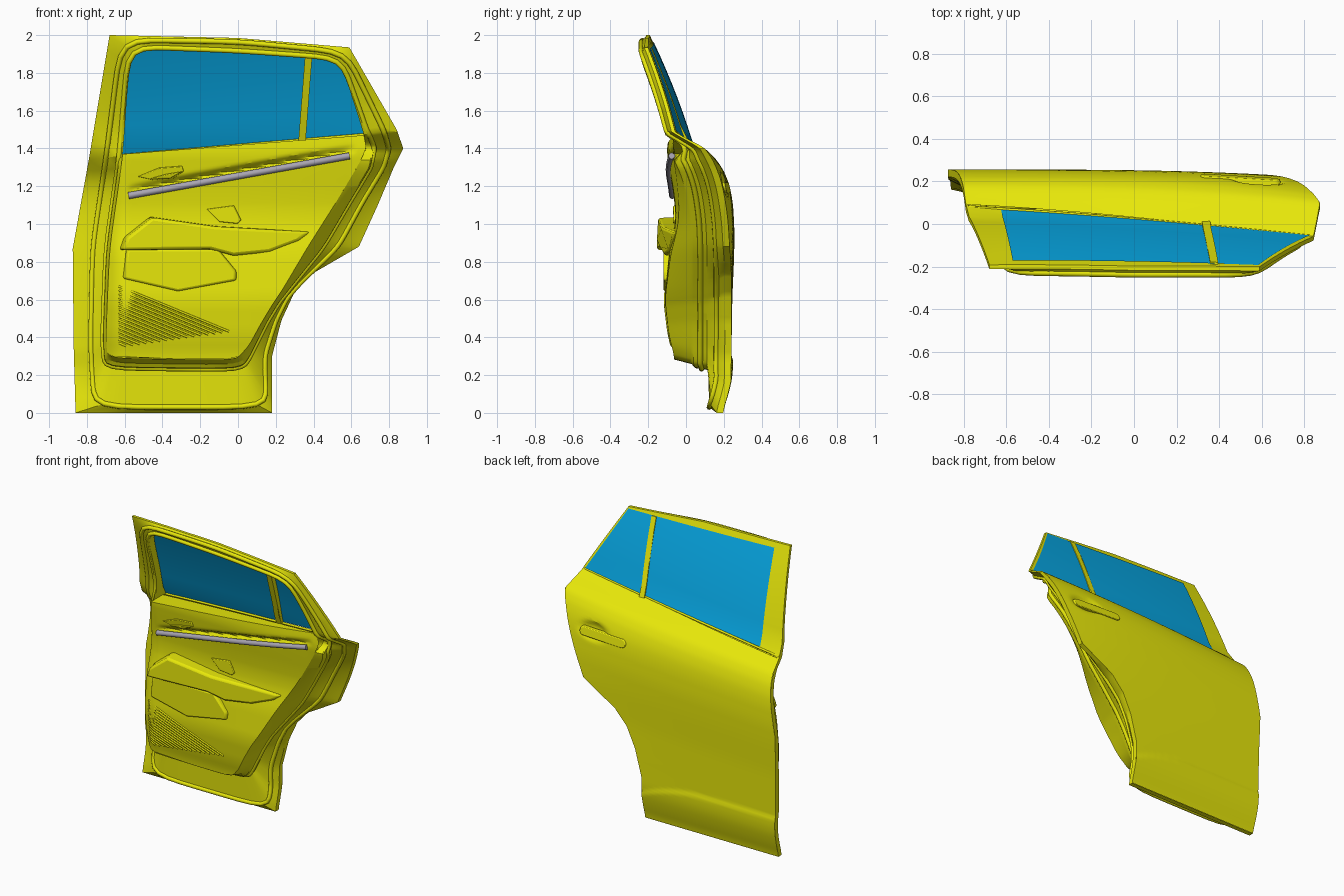
import bpy, bmesh, math

cube = bpy.data.objects.get("Cube")
if cube:
    bpy.data.objects.remove(cube, do_unlink=True)


def material(name, rgb):
    mat = bpy.data.materials.new(name)
    mat.use_nodes = True
    mat.diffuse_color = (*rgb, 1)
    mat.node_tree.nodes["Principled BSDF"].inputs["Base Color"].default_value = (*rgb, 1)
    return mat


YELLOW = material("yellow paint", (.8, .8, .003))
BLUE = material("blue glass", (.002, .39, .78))
GREY = material("grey trim", (.4, .38, .45))


def interp(value, table):
    """Piecewise linear lookup in a list of (key, result) pairs."""
    if value <= table[0][0]:
        return table[0][1]
    for (a, p), (b, q) in zip(table, table[1:]):
        if value <= b:
            return p + (q - p) * (value - a) / (b - a)
    return table[-1][1]


def soft(value, table, width):
    """Lookup with the corners of the profile rounded off."""
    return sum(interp(value + width * k / 2, table) for k in range(-2, 3)) / 5


def mix(a, b, t):
    return a + (b - a) * t


def clamp(value):
    return min(max(value, 0), 1)


# Depth rules: outer skin and glass plane, then the trim panel
BULGE = [(0, .185), (.08, .22), (.15, .24), (.3, .242), (.45, .245), (.6, .254),
         (.7, .257), (.8, .25), (.87, .232), (.93, .195), (.97, .145), (1, .06)]
TAPER = [(0, 0), (.3, .01), (.6, .04), (.85, .07), (.94, .08), (1, .145)]
TRIM = [(.3, -.06), (.4, -.09), (.6, -.115), (.85, -.09), (.95, -.065), (1.05, -.055),
        (1.15, -.065), (1.3, -.09), (1.4, -.105), (1.47, -.09)]


def along(x):
    return clamp((x + .88) / 1.75)


def belt_z(x):
    return 1.34 + .15 * along(x)


def skin_y(x, z):
    t = along(x)
    v = min(z / belt_z(x), 1)
    h = max(z - belt_z(x), 0)
    y = soft(v, BULGE, .03) - interp(v, TAPER) * t ** (4 - 2.7 * v ** 8)
    # Sill panel below a curved crease stands slightly proud
    crease = .3 - .1 * clamp((x + .3) / .48) ** 2
    y += .008 * clamp((crease - z) / .02)
    ledge = .025 * (1 - t) * min(h / .02, 1)
    return y - ledge - .38 * h + .16 * h * (.62 - h)


def strip_z(x):
    return 1.15 + .18 * (x + .58)


def trim_y(x, z):
    y = soft(z, TRIM, .05) + .07 * (max(-.58 - x, 0) / .12) ** 2 + .03 * clamp(x / .6) ** 2
    if -.58 < x < .62:
        groove = (z - strip_z(x) - .03) / .017
        y += .035 * math.exp(-groove * groove) * math.sin(math.pi * (x + .58) / 1.2) ** .5
    return y


def add_object(name, bm, mat, bevel=0):
    mesh = bpy.data.meshes.new(name)
    bm.to_mesh(mesh)
    bm.free()
    mesh.materials.append(mat)
    mesh.shade_smooth()
    mesh.set_sharp_from_angle(angle=math.radians(30))
    obj = bpy.data.objects.new(name, mesh)
    bpy.context.collection.objects.link(obj)
    if bevel:
        mod = obj.modifiers.new("rounded edges", 'BEVEL')
        mod.width = bevel
        mod.segments = 2


def sheet(name, rows, mat, side):
    """Grid surface from rows of points, facing along side * y."""
    bm = bmesh.new()
    grid = [[bm.verts.new(p) for p in row] for row in rows]
    for low, high in zip(grid, grid[1:]):
        for i in range(len(low) - 1):
            bm.faces.new((low[i], low[i + 1], high[i + 1], high[i]))
    bm.normal_update()
    if side * sum(f.normal.y * f.calc_area() for f in bm.faces) < 0:
        bmesh.ops.reverse_faces(bm, faces=bm.faces[:])
    add_object(name, bm, mat)


def pad(name, outline, back, front, shrink, bevel, mat=YELLOW):
    """Solid from an (x, z) outline between two depth rules, smaller at the front."""
    cx = sum(p[0] for p in outline) / len(outline)
    cz = sum(p[1] for p in outline) / len(outline)
    small = [(mix(cx, x, shrink), mix(cz, z, shrink)) for x, z in outline]
    bm = bmesh.new()
    a = [bm.verts.new((x, back(x, z), z)) for x, z in outline]
    b = [bm.verts.new((x, front(x, z), z)) for x, z in small]
    bm.faces.new(a)
    bm.faces.new(b)
    for i in range(len(a)):
        bm.faces.new((a[i - 1], a[i], b[i], b[i - 1]))
    bmesh.ops.recalc_face_normals(bm, faces=bm.faces[:])
    add_object(name, bm, mat, bevel)


def tube(name, points, radius, mat=YELLOW, closed=False):
    curve = bpy.data.curves.new(name, 'CURVE')
    curve.dimensions = '3D'
    curve.bevel_depth = radius
    curve.bevel_resolution = 2
    curve.use_fill_caps = True
    spline = curve.splines.new('POLY')
    spline.points.add(len(points) - 1)
    for point, co in zip(spline.points, points):
        point.co = (*co, 1)
    spline.use_cyclic_u = closed
    curve.materials.append(mat)
    obj = bpy.data.objects.new(name, curve)
    bpy.context.collection.objects.link(obj)


def refine(points, rounds, steps=8):
    """Subdivide a closed outline and round its corners."""
    out = [(mix(a[0], b[0], i / steps), mix(a[1], b[1], i / steps))
           for a, b in zip(points, points[1:] + points[:1]) for i in range(steps)]
    for _ in range(rounds):
        n = len(out)
        out = [tuple((out[i - 1][k] + 2 * out[i][k] + out[(i + 1) % n][k]) / 4 for k in (0, 1))
               for i in range(n)]
    return out


def span(loop, z):
    """Left and right x where a closed outline crosses height z."""
    hits = [mix(a[0], b[0], (z - a[1]) / (b[1] - a[1]))
            for a, b in zip(loop, loop[1:] + loop[:1]) if (a[1] - z) * (b[1] - z) <= 0 and a[1] != b[1]]
    return min(hits), max(hits)


# Matching outlines: door edge, seal line, trim and window opening
edge = refine([(-.86, 0), (.18, 0), (.18, .3), (.23, .49), (.295, .63), (.39, .735), (.64, .88), (.74, 1.1),
               (.825, 1.3), (.875, 1.4), (.84, 1.5), (.59, 1.935), (0, 1.985), (-.68, 2), (-.79, 1.34),
               (-.875, .87), (-.87, .35)], 0)
seal = refine([(-.76, .03), (.15, .03), (.14, .3), (.2, .49), (.26, .61), (.34, .7), (.53, .88), (.66, 1.12),
               (.77, 1.3), (.8, 1.4), (.77, 1.5), (.57, 1.91), (0, 1.965), (-.62, 1.975), (-.7, 1.34),
               (-.77, .87), (-.78, .35)], 3)
trim = refine([(-.69, .29), (-.01, .28), (.06, .36), (.12, .47), (.18, .57), (.24, .66), (.37, .88), (.51, 1.1),
               (.63, 1.3), (.68, 1.4), (.665, 1.48), (.54, 1.87), (0, 1.905), (-.57, 1.93), (-.61, 1.36),
               (-.68, .87), (-.7, .4)], 3)


def between(t):
    """Outline part way from seal to trim, leaving a wider slope along the rear."""
    ring = []
    for a, b in zip(seal, trim):
        rear = clamp(b[0] / .2) * clamp((1.5 - b[1]) / .2)
        k = t * (1 - .4 * rear)
        ring.append((mix(a[0], b[0], k), mix(a[1], b[1], k)))
    return ring


def layer(outline, low, high):
    """Place an outline inward of the skin, by one depth below the belt and another above."""
    ring = []
    for x, z in outline:
        k = clamp((z - 1.34) / .12)
        s = skin_y(x, z)
        under = trim_y(x, z) if low is None else max(s - low, -.06)
        ring.append((x, mix(under, s - high, k), z))
    return ring


# Inner frame: stepped rings from the door edge to the trim, closed around the window
rings = [layer(edge, 0, 0), layer(edge, .035, .02), layer(seal, .08, .05), layer(between(.78), .13, .05),
         layer(between(.82), .2, .068), layer(between(.9), .215, .068), layer(trim, None, .06), layer(trim, 0, .003)]
bm = bmesh.new()
verts = [[bm.verts.new(p) for p in ring] for ring in rings]
for r in range(len(verts)):
    outer, inner = verts[r], verts[(r + 1) % len(verts)]
    for i in range(len(outer)):
        quad = (outer[i - 1], outer[i], inner[i], inner[i - 1])
        hidden = r >= len(verts) - 2 and any(v.co.z < belt_z(v.co.x) - .01 for v in quad)
        if not hidden:
            bm.faces.new(quad)
bmesh.ops.recalc_face_normals(bm, faces=bm.faces[:])
add_object("inner_frame", bm, YELLOW)
tube("outer_seal", rings[2], .014, closed=True)
tube("inner_seal", layer(between(.8), .165, .055), .014, closed=True)


def fan_rows(loop, bottom, left_top, right_top, count, columns, depth):
    """Rows that tilt gradually from a level bottom to a sloping top, within an outline."""
    rows = []
    for j in range(count + 1):
        zl, zr = mix(bottom, left_top, j / count), mix(bottom, right_top, j / count)
        xl, xr = span(loop, zl)[0], span(loop, zr)[1]
        ends = [(mix(xl, xr, i / columns), mix(zl, zr, i / columns)) for i in range(columns + 1)]
        rows.append([(x, depth(x, z), z) for x, z in ends])
    return rows


# Outer skin, with a dished hollow behind the pull handle
def dished(x, z):
    reach = ((x - .58) / .1) ** 2 + ((z - 1.21) / .05) ** 2
    return skin_y(x, z) - .03 * math.exp(-reach * reach)


sheet("outer_skin", fan_rows(edge, .001, 1.34, 1.49, 90, 70, dished), YELLOW, 1)
belt = [(-.78 + 1.61 * i / 20, belt_z(-.78 + 1.61 * i / 20)) for i in range(21)]
tube("belt_moulding", [(x, skin_y(x, z) - .004, z) for x, z in belt], .008)
capsule = [(.5 + math.copysign(.16, math.cos(a)) + .035 * math.cos(a), 1.195 + .03 * math.sin(a))
           for a in (math.pi * (i + .5) / 8 for i in range(16))]
pad("outer_handle", capsule, lambda x, z: skin_y(x, z) - .02, lambda x, z: skin_y(x, z) + .008, .95, .004)

# Trim panel, with a sill running back to the glass
rows = fan_rows(trim, min(p[1] for p in trim) + .002, 1.37, 1.47, 90, 70, trim_y)
rows.append([(x, skin_y(x, z + .03) - .006, z) for x, y, z in rows[-1]])
sheet("trim_panel", rows, YELLOW, -1)

# Glass and the bar dividing it
panes = []
for j in range(9):
    left, right = mix(-.625, -.57, j / 8), mix(.825, .585, j / 8)
    xs = [mix(left, right, i / 16) for i in range(17)]
    zs = [mix(belt_z(x) + .008, mix(1.965, 1.925, i / 16), j / 8) for i, x in enumerate(xs)]
    panes.append([(x, skin_y(x, z) + .004, z) for x, z in zip(xs, zs)])
sheet("window_glass", panes, BLUE, 1)
bar = [(mix(.32, .358, j / 6), mix(1.44, 1.93, j / 6)) for j in range(7)]
pad("window_divider", bar + [(x + .038, z) for x, z in reversed(bar)],
    lambda x, z: skin_y(x, z) + .009, lambda x, z: skin_y(x, z) - .03, 1, 0)

# Armrest, pocket, switch plate and inner handle
inside = lambda x, z: trim_y(x, z) + .03
pad("armrest", [(-.635, .86), (-.61, .93), (-.47, 1.04), (-.12, .99), (.4, .96), (.34, .91), (.18, .85),
                (-.02, .83), (-.15, .865)],
    inside, lambda x, z: interp(x, [(-.6, -.155), (-.15, -.135), (.35, -.07)]), .95, .015)
pad("door_pocket", [(-.62, .71), (-.32, .64), (0, .7), (0, .75), (-.1, .87), (-.6, .87)],
    inside, lambda x, z: -.12, .95, .01)
pad("switch_plate", [(-.17, 1.08), (-.02, 1.1), (.02, 1.02), (0, 1), (-.1, 1.01)],
    inside, lambda x, z: trim_y(x, z) - .008, .95, .004)
pad("handle_surround", [(-.54, 1.25), (-.45, 1.23), (-.34, 1.24), (-.28, 1.28), (-.29, 1.31), (-.42, 1.3)],
    inside, lambda x, z: trim_y(x, z) - .008, .92, .004)
pad("inner_handle", [(-.47, 1.24), (-.36, 1.24), (-.29, 1.28), (-.38, 1.265)],
    inside, lambda x, z: trim_y(x, z) - .02, .95, .005)

# Grey accent strip
accent = [-.58 + 1.17 * i / 12 for i in range(13)]
tube("accent_strip", [(x, trim_y(x, strip_z(x)) - .006, strip_z(x)) for x in accent], .018, GREY)

# Speaker grille: parallel slats filling a triangle
for i in range(1, 17):
    top = .35 + .02 * i
    length = (top - .35) / .55
    path = [(-.63 + length * k / 6, top - .41 * length * k / 6) for k in range(7)]
    tube("speaker_slat", [(x, trim_y(x, z), z) for x, z in path], .006)
